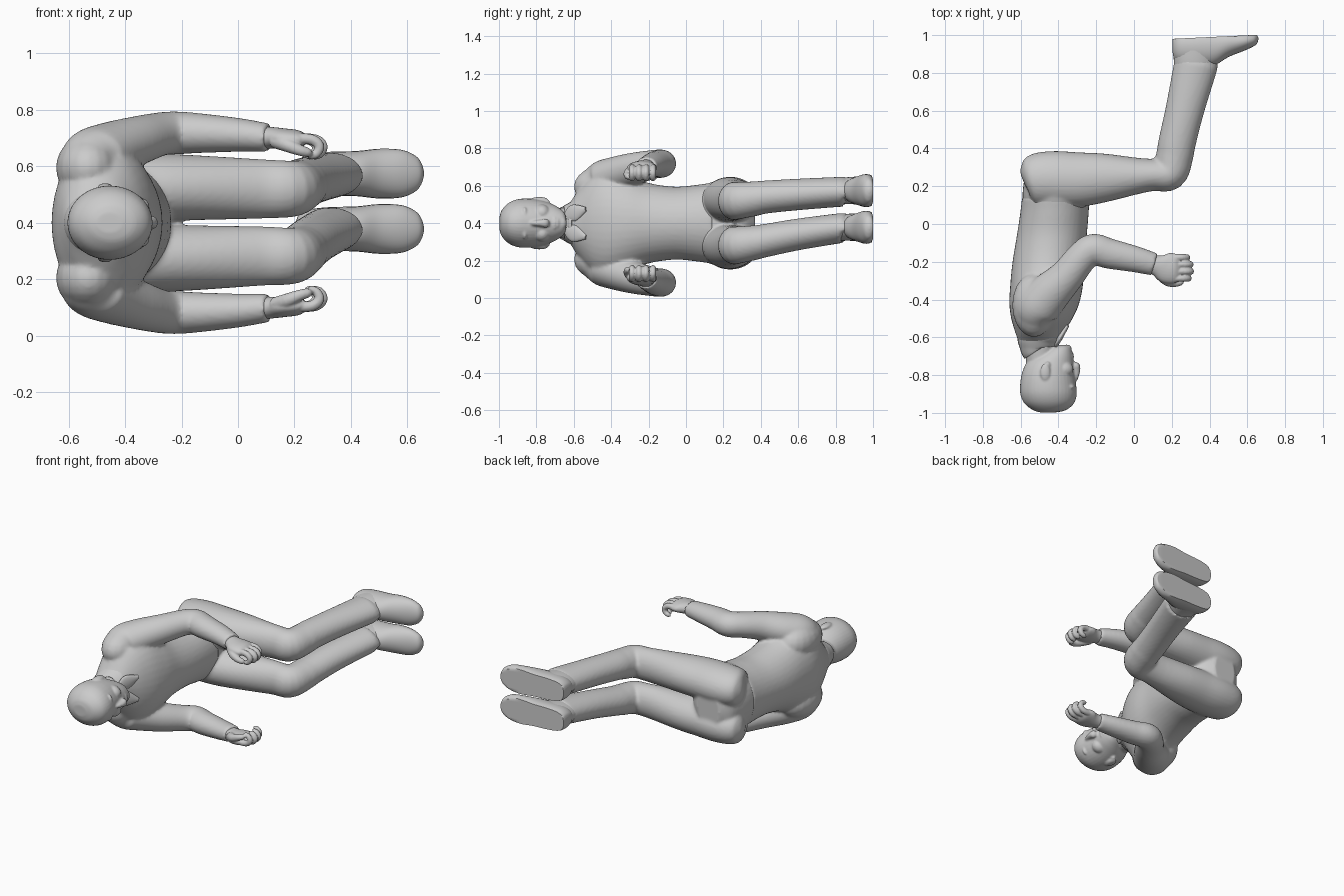
import bpy, bmesh, math
from mathutils import Vector

MID = 0.4  # height of the body's mirror plane (figure lies on its side)


def finish(name, bm):
    bmesh.ops.recalc_face_normals(bm, faces=bm.faces)
    me = bpy.data.meshes.new(name)
    bm.to_mesh(me)
    bm.free()
    ob = bpy.data.objects.new(name, me)
    bpy.context.collection.objects.link(ob)
    return ob


def spline(st, steps):
    """Catmull-Rom through stations (x, y, z, radius_v, radius_u)."""
    p = [st[0]] + list(st) + [st[-1]]
    out = []
    for i in range(1, len(p) - 2):
        for s in range(steps):
            t = s / steps
            out.append([0.5 * (2 * b + (c - a) * t + (2 * a - 5 * b + 4 * c - d) * t * t
                               + (3 * b - a - 3 * c + d) * t ** 3)
                        for a, b, c, d in zip(p[i - 1], p[i], p[i + 1], p[i + 2])])
    return out + [list(st[-1])]


def loft(name, st, flip=False, ref=(0, 0, 1), sides=28, steps=5, sole=None, axis=None):
    """Elliptical rings along a path; axis fixes the ring normal, sole flattens the bottom."""
    pts = spline(st, steps)
    bm = bmesh.new()
    rings = []
    for i, q in enumerate(pts):
        a, b = pts[max(i - 1, 0)], pts[min(i + 1, len(pts) - 1)]
        t = Vector(axis) if axis else (Vector(b[:3]) - Vector(a[:3])).normalized()
        r = Vector(ref)
        u = (r - t * r.dot(t)).normalized()
        v = t.cross(u)
        ring = []
        for k in range(sides):
            w = math.tau * k / sides
            co = Vector(q[:3]) + v * max(q[3], .002) * math.cos(w) + u * max(q[4], .002) * math.sin(w)
            if sole:
                co.y = min(co.y, sole(co.x))
            if flip:
                co.z = 2 * MID - co.z
            ring.append(bm.verts.new(co))
        rings.append(ring)
    for r0, r1 in zip(rings, rings[1:]):
        for k in range(sides):
            j = (k + 1) % sides
            bm.faces.new((r0[k], r0[j], r1[j], r1[k]))
    bm.faces.new(rings[0])
    bm.faces.new(rings[-1])
    return finish(name, bm)


def blob(name, c, r, flip=False):
    bm = bmesh.new()
    bmesh.ops.create_uvsphere(bm, u_segments=20, v_segments=12, radius=1)
    for v in bm.verts:
        v.co = Vector([c[i] + v.co[i] * r[i] for i in range(3)])
        if flip:
            v.co.z = 2 * MID - v.co.z
    return finish(name, bm)


def trunk(name, rows, **kw):
    """Loft along y from rows (y, x_back, x_front, half_width)."""
    return loft(name, [((b + f) / 2, y, MID, (f - b) / 2, w) for y, b, f, w in rows],
                sides=40, axis=(0, 1, 0), **kw)


def fuse(name, parts, voxel, smooth):
    """Join overlapping parts into one softly blended skin."""
    bpy.ops.object.select_all(action='DESELECT')
    for p in parts:
        p.select_set(True)
    ob = parts[0]
    bpy.context.view_layer.objects.active = ob
    bpy.ops.object.join()
    ob.name = name
    m = ob.modifiers.new("skin", 'REMESH')
    m.mode, m.voxel_size, m.use_smooth_shade = 'VOXEL', voxel, True
    s = ob.modifiers.new("soften", 'SMOOTH')
    s.factor, s.iterations = .5, smooth


# Shirt, trouser seat and head cores
shirt = [trunk("shirt", [
    (-.645, -.60, -.42, .085), (-.62, -.612, -.40, .11), (-.57, -.63, -.37, .185),
    (-.50, -.65, -.325, .265), (-.42, -.66, -.29, .29), (-.32, -.655, -.27, .26),
    (-.20, -.643, -.265, .215), (-.06, -.62, -.25, .195), (.06, -.602, -.24, .205),
    (.14, -.593, -.236, .217)])]
trousers = [trunk("trousers", [
    (.08, -.585, -.245, .20), (.16, -.59, -.24, .225), (.25, -.578, -.25, .228),
    (.32, -.555, -.28, .20), (.37, -.50, -.34, .12)])]
head = [trunk("head", [
    (-.997, -.50, -.41, .035), (-.985, -.535, -.36, .07), (-.95, -.58, -.318, .107),
    (-.90, -.602, -.303, .128), (-.84, -.602, -.308, .131), (-.78, -.59, -.317, .123),
    (-.73, -.565, -.32, .108), (-.69, -.51, -.325, .089), (-.655, -.45, -.335, .062),
    (-.640, -.40, -.355, .03)])]
head += [
    trunk("neck", [(-.80, -.568, -.42, .07), (-.70, -.574, -.415, .077), (-.58, -.60, -.40, .09)]),
    loft("nose", [(-.328, -.845, MID, .014, .014), (-.314, -.81, MID, .02, .015),
                  (-.308, -.77, MID, .024, .02), (-.307, -.75, MID, .02, .025),
                  (-.318, -.737, MID, .01, .016)]),
    blob("upper_lip", (-.333, -.703, MID), (.016, .010, .036)),
    blob("lower_lip", (-.336, -.687, MID), (.016, .010, .030)),
    blob("chin", (-.356, -.660, MID), (.026, .022, .036))]
loft("collar", [(-.502, -.664, MID, .090, .082), (-.505, -.655, MID, .098, .092),
                (-.505, -.62, MID, .112, .112), (-.50, -.59, MID, .118, .13)])

for flip, side in ((False, "left"), (True, "right")):
    # Face details and collar flap
    head += [blob("ear", (-.47, -.785, MID + .126), (.027, .048, .014), flip),
             blob("ear_lobe", (-.458, -.748, MID + .115), (.016, .02, .012), flip),
             blob("brow", (-.336, -.862, MID + .048), (.024, .013, .038), flip),
             blob("eye", (-.342, -.836, MID + .046), (.020, .012, .022), flip),
             blob("cheek", (-.375, -.77, MID + .055), (.055, .045, .045), flip)]
    loft(side + "_collar_flap", [(-.415, -.645, MID + .03, .010, .02), (-.39, -.60, MID + .055, .014, .045),
                                 (-.352, -.535, MID + .075, .010, .012)], flip)

    # Shoulder and bent sleeve
    shirt += [blob("shoulder", (-.53, -.43, MID + .195), (.115, .17, .115), flip), loft("sleeve", [
        (-.53, -.545, .585, .03, .03), (-.528, -.515, .605, .08, .075), (-.515, -.45, .63, .115, .102),
        (-.455, -.375, .658, .112, .098), (-.36, -.28, .69, .092, .087), (-.275, -.175, .714, .083, .077),
        (-.215, -.135, .718, .083, .076), (-.13, -.157, .717, .080, .070), (0, -.185, .711, .070, .060),
        (.09, -.209, .703, .062, .052), (.108, -.214, .702, .060, .050)], flip)]

    # Half-closed hand
    hand = [loft("palm", [
        (.08, -.207, .702, .046, .040), (.12, -.22, .701, .055, .038), (.165, -.233, .697, .078, .037),
        (.21, -.235, .694, .080, .034), (.235, -.235, .69, .068, .024)], flip)]
    for i, reach in enumerate((.0, .012, .010, -.008)):
        y = -.288 + .037 * i
        hand.append(loft("finger", [
            (.20, y, .697, .019, .019), (.26 + reach, y, .695, .019, .018),
            (.288 + reach, y, .672, .018, .017), (.278 + reach, y, .645, .016, .016),
            (.255 + reach, y, .637, .013, .014), (.245 + reach, y, .638, .003, .003)],
            flip, ref=(0, 1, 0), sides=12, steps=4))
    hand.append(loft("thumb", [
        (.13, -.265, .69, .026, .026), (.175, -.303, .675, .025, .025), (.215, -.314, .658, .020, .020),
        (.25, -.308, .648, .016, .016), (.262, -.304, .645, .004, .004)], flip, sides=14, steps=4))
    fuse(side + "_hand", hand, .005, 2)

# Legs: heights of hip, knee, calf, ankle and foot differ per side
for side, hip, knee, calf, ankle, foot in (("left", .524, .520, .540, .567, .574),
                                           ("right", .276, .282, .308, .372, .378)):
    trousers.append(loft("trouser_leg", [
        (-.585, .225, hip, .03, .03), (-.57, .23, hip, .095, .085), (-.53, .236, hip, .135, .112),
        (-.43, .238, hip, .148, .123), (-.30, .235, hip, .145, .122), (-.15, .245, hip, .128, .115),
        (.08, .259, knee, .087, .105), (.185, .270, knee, .094, .100), (.215, .36, (knee + calf) / 2, .098, .093),
        (.228, .43, calf, .099, .088), (.268, .60, (calf + ankle) / 2, .102, .084),
        (.322, .82, ankle, .115, .080), (.328, .848, ankle, .116, .080)], sides=32))
    loft(side + "_shoe_ankle", [(.318, .80, ankle, .105, .068), (.323, .87, foot, .113, .072),
                                (.325, .94, foot, .118, .076)])
    loft(side + "_shoe", [
        (.205, .945, foot, .04, .025), (.215, .945, foot, .075, .048), (.25, .945, foot, .10, .068),
        (.32, .945, foot, .115, .077), (.42, .95, foot, .112, .080), (.50, .962, foot, .078, .088),
        (.58, .968, foot, .052, .084), (.63, .975, foot, .036, .062), (.65, .978, foot, .024, .036),
        (.658, .98, foot, .006, .010)], axis=(1, 0, 0),
        sole=lambda x: .98 + .02 * min(1, max(0, (x - .2) / .42)))

# Smooth shading with crisp collar and soles
bpy.ops.object.select_all(action='DESELECT')
for ob in bpy.context.scene.objects:
    ob.select_set(True)
    bpy.context.view_layer.objects.active = ob
bpy.ops.object.shade_smooth_by_angle(angle=math.radians(40))

# Blend the overlapping body parts into continuous skins
fuse("shirt", shirt, .010, 4)
fuse("trousers", trousers, .010, 3)
fuse("head", head, .006, 3)
